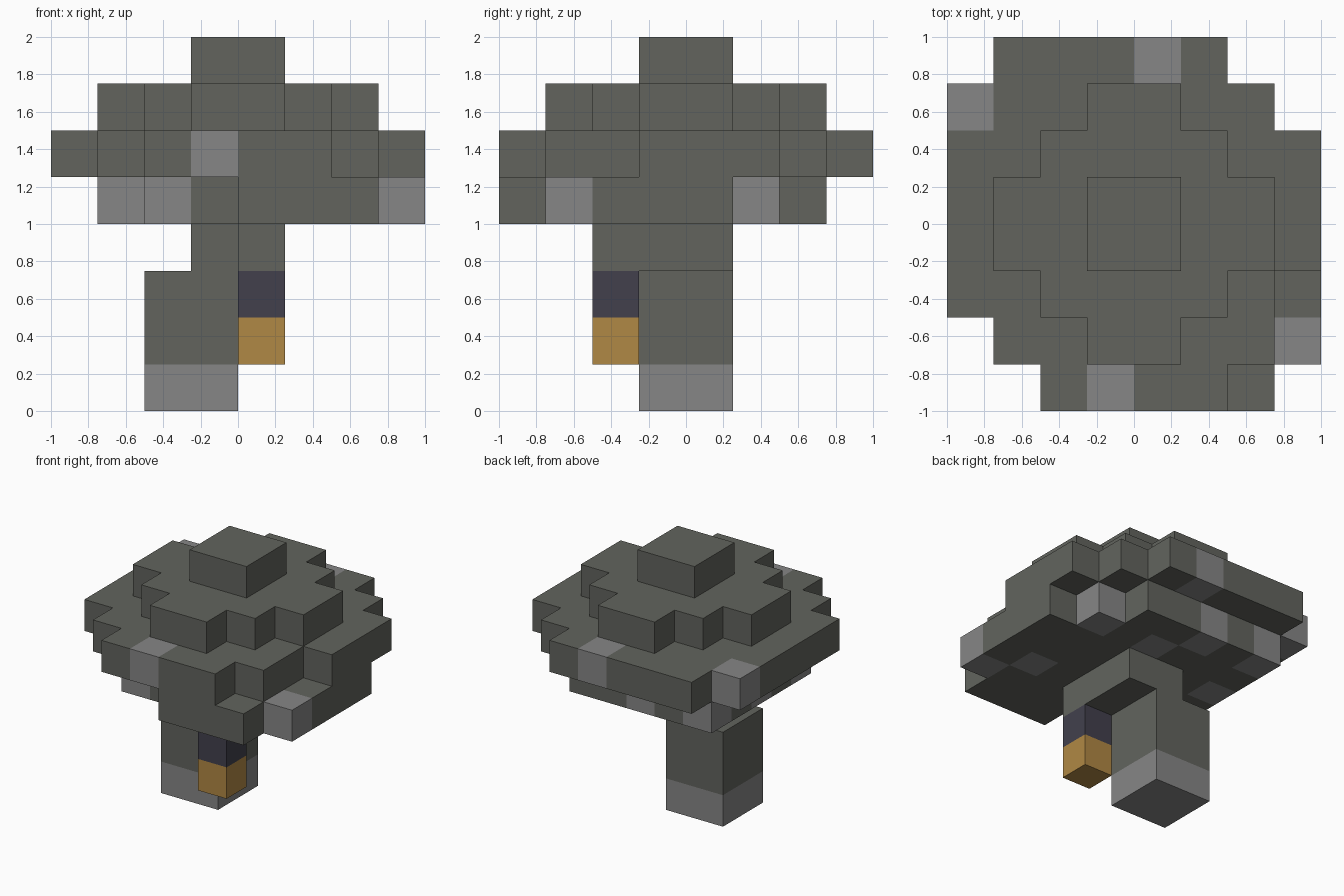
import bpy
import bmesh
import math
from mathutils import Vector

UNIT = 0.25  # edge length of one block
HALF = 4     # blocks from the centre to the edge

cube = bpy.data.objects.get("Cube")
if cube:
    bpy.data.objects.remove(cube, do_unlink=True)


def make_material(name, colour):
    mat = bpy.data.materials.new(name)
    mat.use_nodes = True
    mat.diffuse_color = (*colour, 1)
    mat.node_tree.nodes["Principled BSDF"].inputs["Base Color"].default_value = (*colour, 1)
    return mat


materials = {
    "moss": make_material("moss grey green", (0.122, 0.127, 0.111)),
    "stone": make_material("stone grey", (0.238, 0.238, 0.238)),
    "slate": make_material("dark slate", (0.054, 0.051, 0.073)),
    "amber": make_material("amber", (0.434, 0.246, 0.058)),
}
names = list(materials)


def layer(level, first_row, spans, spots=(), base="moss"):
    """Blocks of one level: a span (first, last) per row, front to back."""
    cells = {}
    for row, (start, end) in enumerate(spans, first_row):
        for col in range(start, end + 1):
            cells[col, row, level] = "stone" if (col, row) in spots else base
    return cells


# Canopy, from its underside to its crown
canopy_base = layer(4, 0, [(4, 6), (2, 7), (1, 7), (1, 7), (1, 7), (1, 6), (1, 5)],
                    {(7, 1), (2, 1), (1, 2), (6, 2), (1, 4), (4, 5), (6, 5), (3, 6), (1, 6)})
canopy_rim = layer(5, 0, [(2, 5), (1, 6), (0, 6), (0, 7), (0, 7), (0, 7), (0, 6), (1, 5)],
                   {(3, 0), (0, 6), (4, 7)})
canopy_dome = layer(6, 1, [(3, 4), (2, 5), (1, 6), (1, 6), (2, 5), (3, 4)])
canopy_crown = layer(7, 3, [(3, 4)] * 2)

# Bent trunk on a stone foot
trunk_top = layer(3, 2, [(4, 4), (3, 4), (3, 4)])
trunk = layer(1, 3, [(2, 3)] * 2) | layer(2, 3, [(2, 3)] * 2)
trunk_foot = layer(0, 3, [(2, 3)] * 2, base="stone")

# Hanging lantern
lantern_cap = layer(2, 2, [(4, 4)], base="slate")
lantern_glow = layer(1, 2, [(4, 4)], base="amber")

parts = {
    "canopy_base": canopy_base,
    "canopy_rim": canopy_rim,
    "canopy_dome": canopy_dome,
    "canopy_crown": canopy_crown,
    "trunk_top": trunk_top,
    "trunk": trunk,
    "trunk_foot": trunk_foot,
    "lantern_cap": lantern_cap,
    "lantern_glow": lantern_glow,
}
filled = set().union(*parts.values())


def build(name, cells):
    """Skin the exposed sides of the blocks and merge flat areas."""
    bm = bmesh.new()
    for cell, colour in cells.items():
        centre = Vector(cell) + Vector((0.5, 0.5, 0.5)) - Vector((HALF, HALF, 0))
        for axis in range(3):
            for sign in (-1, 1):
                normal = Vector((0, 0, 0))
                normal[axis] = sign
                if tuple(int(c + n) for c, n in zip(cell, normal)) in filled:
                    continue
                u = Vector((0, 0, 0))
                u[(axis + 1) % 3] = 0.5
                v = normal.cross(u)
                middle = centre + normal * 0.5
                corners = (middle - u - v, middle + u - v, middle + u + v, middle - u + v)
                face = bm.faces.new([bm.verts.new(c * UNIT) for c in corners])
                face.material_index = names.index(colour)
    bmesh.ops.remove_doubles(bm, verts=bm.verts, dist=0.001)
    bmesh.ops.dissolve_limit(bm, angle_limit=math.radians(1), verts=bm.verts,
                             edges=bm.edges, delimit={"MATERIAL"})
    mesh = bpy.data.meshes.new(name)
    bm.to_mesh(mesh)
    bm.free()
    for mat in materials.values():
        mesh.materials.append(mat)
    bpy.context.collection.objects.link(bpy.data.objects.new(name, mesh))


for part_name, part_cells in parts.items():
    build(part_name, part_cells)
